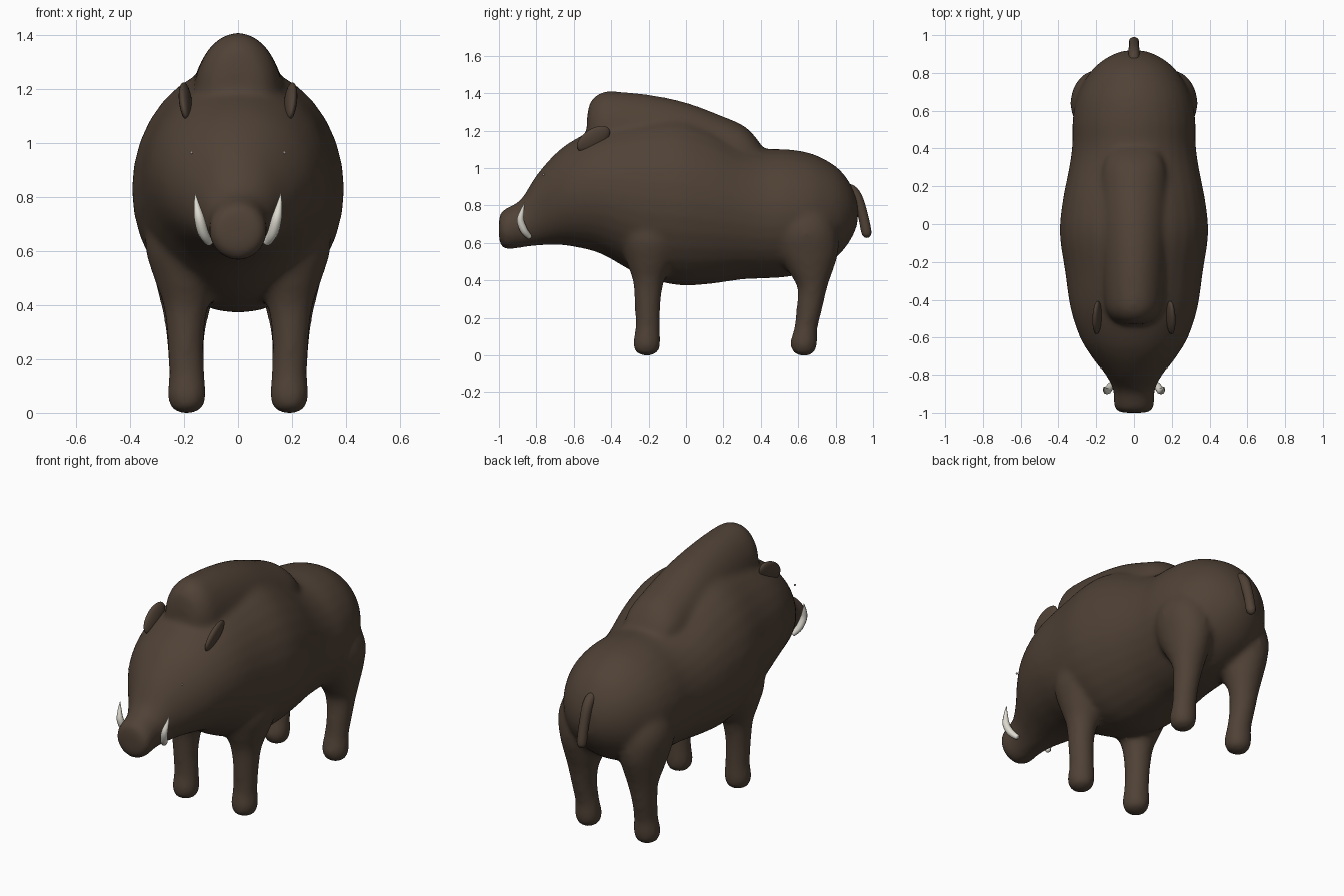
import bpy, bmesh, math
from mathutils import Vector, Matrix

if "Cube" in bpy.data.objects:
    bpy.data.objects.remove(bpy.data.objects["Cube"])


def material(name, rgb):
    m = bpy.data.materials.new(name)
    m.diffuse_color = (*rgb, 1)
    m.use_nodes = True
    m.node_tree.nodes["Principled BSDF"].inputs["Base Color"].default_value = m.diffuse_color
    return m


BROWN = material("dark brown hide", (0.080, 0.054, 0.037))
IVORY = material("ivory", (0.72, 0.70, 0.62))
GREY = material("eye grey", (0.35, 0.30, 0.28))


def spline(rows, steps):
    """Catmull-Rom interpolation of rows of numbers."""
    out, n = [], len(rows)
    for i in range(n - 1):
        quad = [rows[max(i - 1, 0)], rows[i], rows[i + 1], rows[min(i + 2, n - 1)]]
        for s in range(steps):
            t = s / steps
            out.append([0.5 * (2 * b + (c - a) * t + (2 * a - 5 * b + 4 * c - d) * t * t
                               + (3 * b - a - 3 * c + d) * t ** 3) for a, b, c, d in zip(*quad)])
    return out + [list(rows[-1])]


def loft(bm, rings):
    """Skin a list of equal-length point rings and cap both ends."""
    vs = [[bm.verts.new(p) for p in r] for r in rings]
    n = len(vs[0])
    faces = [bm.faces.new((a[i], a[(i + 1) % n], b[(i + 1) % n], b[i]))
             for a, b in zip(vs, vs[1:]) for i in range(n)]
    faces += [bm.faces.new(vs[0][::-1]), bm.faces.new(vs[-1])]
    bmesh.ops.recalc_face_normals(bm, faces=faces)


def circle(n):
    return [(math.cos(2 * math.pi * i / n), math.sin(2 * math.pi * i / n)) for i in range(n)]


def body_loft(bm, rows):
    """rows: y, bottom z, top z, half width."""
    loft(bm, [[(w * c, y, (lo + hi) / 2 + (hi - lo) / 2 * s) for c, s in circle(32)]
              for y, lo, hi, w in spline(rows, 4)])


def leg_loft(bm, rows):
    """rows: z, centre x, centre y, radius x, radius y; made on both sides."""
    for side in (-1, 1):
        loft(bm, [[(side * (x + rx * c), y + ry * s, z) for c, s in circle(20)]
                  for z, x, y, rx, ry in spline(rows, 4)])


def tube(bm, rows, flat=1.0, n=12, steps=5):
    """rows: x, y, z, radius along a curve."""
    pts = spline(rows, steps)
    rings = []
    for i, p in enumerate(pts):
        a, b = Vector(pts[max(i - 1, 0)][:3]), Vector(pts[min(i + 1, len(pts) - 1)][:3])
        d = (b - a).normalized()
        u = Vector((1, 0, 0))
        u = (u - d * u.dot(d)).normalized()
        v = d.cross(u)
        rings.append([Vector(p[:3]) + (u * c * flat + v * s) * p[3] for c, s in circle(n)])
    loft(bm, rings)


def finish(bm, name, mat):
    me = bpy.data.meshes.new(name)
    bm.to_mesh(me)
    bm.free()
    ob = bpy.data.objects.new(name, me)
    bpy.context.collection.objects.link(ob)
    me.materials.append(mat)
    me.polygons.foreach_set("use_smooth", [True] * len(me.polygons))
    return ob


def ellipsoid(bm, centre, size, rot=None):
    m = Matrix.Translation(centre) @ (rot or Matrix()) @ Matrix.Diagonal((*size, 1))
    bmesh.ops.create_uvsphere(bm, u_segments=24, v_segments=16, radius=1, matrix=m)


bm = bmesh.new()
# trunk, head and snout
body_loft(bm, [
    (-1.0, .62, .73, .06), (-.985, .58, .77, .095), (-.95, .565, .79, .108),
    (-.88, .575, .835, .11), (-.80, .585, .96, .15), (-.70, .59, 1.075, .225),
    (-.60, .58, 1.15, .285), (-.45, .54, 1.22, .335), (-.25, .43, 1.27, .365),
    (-.05, .375, 1.29, .393), (.12, .38, 1.24, .378), (.30, .405, 1.14, .343),
    (.42, .41, 1.105, .327), (.55, .42, 1.10, .325), (.68, .45, 1.075, .30),
    (.80, .52, 1.01, .235), (.87, .60, .93, .16), (.91, .68, .84, .08), (.92, .74, .78, .02)])
# back hump
body_loft(bm, [
    (-.53, 1.15, 1.26, .05), (-.515, 1.05, 1.345, .10), (-.47, 1.0, 1.395, .14),
    (-.40, .95, 1.41, .16), (-.20, .9, 1.392, .175), (0, .9, 1.35, .18),
    (.20, .9, 1.275, .18), (.31, .95, 1.225, .165), (.38, 1.0, 1.155, .13), (.42, 1.04, 1.09, .07)])
# front legs
leg_loft(bm, [
    (.0, .19, -.21, .03, .03), (.02, .19, -.21, .06, .062), (.07, .19, -.21, .072, .074),
    (.14, .19, -.205, .066, .066), (.28, .195, -.205, .068, .07), (.40, .193, -.2, .085, .085),
    (.50, .19, -.19, .122, .13), (.62, .19, -.18, .155, .17), (.78, .19, -.16, .14, .16)])
# hind legs
leg_loft(bm, [
    (.0, .19, .63, .03, .03), (.02, .19, .63, .06, .06), (.07, .19, .63, .072, .074),
    (.14, .19, .64, .066, .063), (.25, .195, .66, .068, .07), (.36, .193, .675, .084, .08),
    (.45, .19, .665, .108, .12), (.55, .19, .65, .13, .165), (.66, .195, .64, .142, .17),
    (.76, .19, .64, .115, .13), (.82, .17, .64, .06, .06)])
hide = finish(bm, "body", BROWN)

# fuse the masses and soften the joins
r = hide.modifiers.new("fuse", 'REMESH')
r.mode, r.voxel_size, r.use_smooth_shade = 'VOXEL', .016, True
s = hide.modifiers.new("soften", 'SMOOTH')
s.factor, s.iterations = .5, 10

# tail
bm = bmesh.new()
tube(bm, [(0, .84, .885, .026), (0, .88, .885, .028), (0, .915, .84, .029), (0, .945, .75, .027),
          (0, .964, .66, .027), (0, .968, .635, .017), (0, .969, .627, .004)])
finish(bm, "tail", BROWN)

for side, label in ((-1, "left"), (1, "right")):
    # ear, a leaf leaning back and outwards
    bm = bmesh.new()
    rot = Matrix.Rotation(math.radians(33), 4, 'X') @ Matrix.Rotation(side * math.radians(14), 4, 'Y')
    ellipsoid(bm, (side * .195, -.495, 1.155), (.022, .10, .055), rot)
    finish(bm, label + "_ear", BROWN)

    # tusk
    bm = bmesh.new()
    tube(bm, [(side * .105, -.835, .63, .014), (side * .128, -.865, .665, .020),
              (side * .143, -.885, .72, .019), (side * .153, -.876, .77, .011),
              (side * .159, -.863, .815, .001)], n=8)
    finish(bm, label + "_tusk", IVORY)

    # eye
    bm = bmesh.new()
    ellipsoid(bm, (side * .172, -.762, .965), (.006, .006, .006))
    finish(bm, label + "_eye", GREY)
